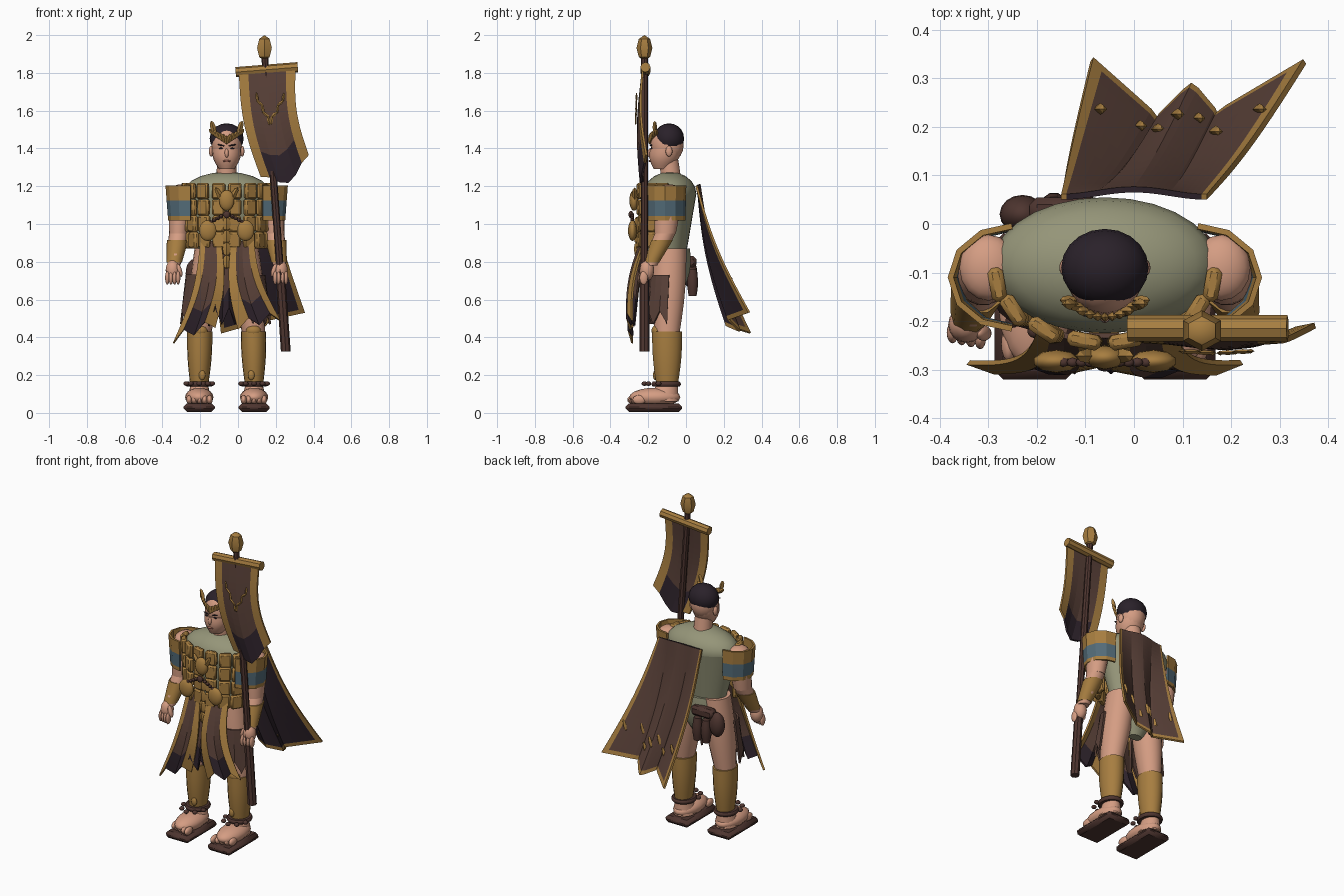
import bpy, bmesh, math
from mathutils import Vector

cube = bpy.data.objects.get("Cube")
if cube:
    bpy.data.objects.remove(cube)

MID = -.06  # the body stands left of the centre line


def material(name, *shade):
    mat = bpy.data.materials.new(name)
    mat.use_nodes = True
    colour = [channel ** 2.2 for channel in shade] + [1]
    mat.diffuse_color = colour
    mat.node_tree.nodes["Principled BSDF"].inputs["Base Color"].default_value = colour
    return mat


skin = material("skin", .83, .61, .51)
gold = material("gold", .65, .49, .26)
brown = material("brown cloth", .35, .26, .23)
dark = material("dark cloth", .2, .16, .19)
green = material("sage shirt", .58, .58, .47)
blue = material("blue band", .33, .42, .47)
leather = material("leather", .31, .22, .2)
hair = material("black hair", .18, .15, .18)
lip = material("lips", .65, .42, .36)


def finish(name, bm, materials, smooth=True):
    if smooth:
        bmesh.ops.recalc_face_normals(bm, faces=bm.faces)
    mesh = bpy.data.meshes.new(name)
    bm.to_mesh(mesh)
    bm.free()
    for mat in materials:
        mesh.materials.append(mat)
    obj = bpy.data.objects.new(name, mesh)
    bpy.context.collection.objects.link(obj)
    if smooth:
        bpy.ops.object.select_all(action='DESELECT')
        obj.select_set(True)
        bpy.context.view_layer.objects.active = obj
        bpy.ops.object.shade_smooth_by_angle(angle=math.radians(40))
    return obj


def limb(name, mat, low, high, low_radius, high_radius, bulge=0, depth=1, sides=18, steps=6):
    """Stack of level ellipses between two points, swelling in the middle."""
    bm = bmesh.new()
    loops = []
    for step in range(steps + 1):
        t = step / steps
        centre = Vector(low).lerp(Vector(high), t)
        radius = low_radius + (high_radius - low_radius) * t + bulge * math.sin(math.pi * t)
        angles = [math.tau * i / sides for i in range(sides)]
        loops.append([bm.verts.new(centre + Vector((radius * math.cos(a), radius * depth * math.sin(a), 0)))
                      for a in angles])
    for below, above in zip(loops, loops[1:]):
        for i in range(sides):
            j = (i + 1) % sides
            bm.faces.new((below[i], below[j], above[j], above[i]))
    bm.faces.new(loops[0])
    bm.faces.new(loops[-1])
    return finish(name, bm, [mat])


def blob(name, mat, location, size, tilt=0, segments=16, rings=10):
    bm = bmesh.new()
    bmesh.ops.create_uvsphere(bm, u_segments=segments, v_segments=rings, radius=1)
    obj = finish(name, bm, [mat])
    obj.location, obj.scale, obj.rotation_euler.y = location, size, tilt


def leaf(name, location, size, tilt=0):
    blob(name, gold, location, size, tilt, segments=4, rings=4)


def box(name, mat, location, size, bevel, turn=0):
    bm = bmesh.new()
    bmesh.ops.create_cube(bm, size=1)
    bmesh.ops.scale(bm, vec=size, verts=bm.verts)
    bmesh.ops.bevel(bm, geom=bm.edges[:], offset=bevel, segments=1, affect='EDGES')
    obj = finish(name, bm, [mat])
    obj.location, obj.rotation_euler.z = location, turn


def row(start, end, fold=(0, 0, 0), folds=2, count=5):
    """Points from start to end, pushed along fold in waves."""
    points = []
    for i in range(count):
        u = i / (count - 1)
        wave = (1 - math.cos(math.tau * folds * u)) / 2
        points.append(Vector(start).lerp(Vector(end), u) + Vector(fold) * wave)
    return points


def arc(centre, rx, ry, start, stop, zigzag=0, count=7):
    """Points on a level arc, every second one raised by zigzag."""
    angles = [math.radians(start + (stop - start) * i / (count - 1)) for i in range(count)]
    return [centre + Vector((rx * math.cos(a), ry * math.sin(a), zigzag * (i % 2))) for i, a in enumerate(angles)]


def cloth(name, materials, tops, bottoms, rule, sag=(0, 0, 0), thickness=.012, lining=0, rows=16):
    """Hanging sheet; rule(column, drop) picks the material of a face."""
    bm = bmesh.new()
    grid = []
    for r in range(rows + 1):
        v = r / rows
        bend = Vector(sag) * math.sin(math.pi * v)
        grid.append([bm.verts.new(top.lerp(bottom, v) + bend) for top, bottom in zip(tops, bottoms)])
    for r in range(rows):
        for c in range(len(tops) - 1):
            face = bm.faces.new((grid[r][c], grid[r + 1][c], grid[r + 1][c + 1], grid[r][c + 1]))
            face.material_index = rule(c, (r + .5) / rows)
    modifier = finish(name, bm, materials, smooth=False).modifiers.new("thickness", 'SOLIDIFY')
    modifier.thickness, modifier.material_offset = thickness, lining


# Torso and briefs
limb("shirt", green, (MID, -.085, .85), (MID, -.085, 1.16), .145, .232, depth=.603, sides=28)
blob("shirt_shoulders", green, (MID, -.085, 1.16), (.232, .14, .116), segments=28)
limb("briefs", green, (MID, -.06, .62), (MID, -.075, .87), .04, .135, bulge=.035, depth=.72)
limb("waist_band", gold, (MID, -.13, .88), (MID, -.13, .91), .13, .13, depth=.75)

# Head
limb("neck", skin, (MID, -.08, 1.24), (MID, -.09, 1.34), .055, .05)
limb("jaw", skin, (MID, -.127, 1.29), (MID, -.105, 1.4), .04, .077, bulge=.012, depth=1.1)
blob("head", skin, (MID, -.1, 1.42), (.08, .088, .1))
blob("hair", hair, (MID, -.09, 1.452), (.09, .08, .081), segments=20)
blob("nose", skin, (MID, -.19, 1.375), (.011, .014, .024))
blob("mouth", lip, (MID, -.19, 1.333), (.02, .008, .006))

# Laurel crown
for i in range(-5, 6):
    rise = abs(i) / 5
    leaf("crown_leaf", (MID + i * .015, -.192 + rise * rise * .035, 1.445 + rise * .04), (.012, .01, .024), i * .16)


def build_side(s):
    """Everything that repeats on both sides; s is the mirror sign."""
    def at(out, y, z):
        return Vector((MID + s * out, y, z))

    # Face
    blob("ear", skin, at(.082, -.09, 1.385), (.012, .018, .028))
    blob("brow", hair, at(.03, -.186, 1.417), (.02, .006, .004), s * -.2)
    blob("eye", hair, at(.03, -.183, 1.4), (.011, .006, .004))
    leaf("crown_horn", at(.072, -.165, 1.512), (.015, .012, .036), s * .3)

    # Leg and greave
    hip, knee, ankle = at(.09, -.085, .87), at(.142, -.1, .43), at(.145, -.1, .15)
    limb("thigh", skin, knee, hip, .062, .08, bulge=.01, depth=1.1)
    limb("greave", gold, ankle, knee, .048, .067, bulge=.006, depth=1.2)
    blob("knee_peak", gold, at(.142, -.155, .435), (.04, .028, .03))
    blob("greave_stud", gold, at(.13, -.163, .2), (.018, .012, .026))

    # Foot and sandal
    limb("ankle", skin, at(.145, -.12, .06), ankle, .066, .046, depth=1.25)
    blob("foot", skin, at(.145, -.165, .083), (.075, .135, .05))
    box("sandal_sole", leather, at(.145, -.17, .028), (.165, .3, .045), .018)
    for i in range(5):
        blob("toe", skin, at(.09 + i * .027, -.275 + i * .007, .07), (.016, .036, .024))
    limb("ankle_strap", leather, at(.145, -.105, .14), at(.145, -.105, .165), .066, .066, bulge=.006, depth=1.1)
    for spot in arc(at(.145, -.13, .155), .07, .09, 190, 350, count=5):
        blob("strap_bead", leather, spot, (.015, .015, .012))

    # Ragged cloth round the thigh
    cloth("thigh_rag", [brown], arc(at(.12, -.09, .73), s * .085, .1, -130, 0),
          arc(at(.135, -.1, .47), s * .1, .11, -130, 0, zigzag=.07), lambda column, drop: 0)

    # Arm and bracer
    shoulder, elbow, wrist = at(.24, -.09, 1.17), at(.255, -.11, .95), at(.28, -.19, .78)
    blob("shoulder", skin, shoulder, (.06, .068, .04))
    limb("upper_arm", skin, elbow, shoulder, .05, .058, bulge=.004, depth=1.15)
    limb("forearm", skin, wrist, elbow, .034, .05, bulge=.004, depth=1.1)
    limb("bracer", gold, wrist.lerp(elbow, .1), wrist.lerp(elbow, .8), .041, .057, depth=1.05, sides=10)

    # Hand
    blob("palm", skin, at(.285, -.207, .755), (.038, .038, .055))
    for i in range(4):
        blob("finger", skin, at(.257 + i * .019, -.236 + i * .004, .715), (.012, .022, .036))
    blob("thumb", skin, at(.25, -.225, .755), (.013, .016, .036), s * .3)

    # Banded shoulder pad open toward the body
    cloth("shoulder_pad", [gold, blue], arc(at(.19, -.11, 1.205), s * .122, .1, 90, -90),
          arc(at(.19, -.11, 1.02), s * .108, .095, 90, -90), lambda column, drop: int(.42 < drop < .87),
          thickness=s * .012)

    # Lamellar plates wrap the chest in four tiers
    for column in range(4):
        turn = math.radians(11 + 23 * column)
        for tier in range(4):
            spread = .225 - tier * .006
            box("armour_plate", gold, at(spread * math.sin(turn), -.1 - .143 * math.cos(turn), 1.175 - tier * .087),
                (.07, .032, .086), .009, s * turn)

    # Medallion on a beaded cord
    blob("medallion", gold, at(.1, -.283, .965), (.048, .024, .055), segments=10)
    for bead in row(at(.012, -.285, 1.05), at(.085, -.285, 1.01), count=5):
        blob("cord_bead", leather, bead, (.012, .01, .01), segments=8)
    leaf("crest_wing", at(.035, -.272, 1.15), (.016, .015, .05), s * .5)


for sign in (-1, 1):
    build_side(sign)

# Central crest and pendants
blob("crest", gold, (MID, -.275, 1.125), (.042, .025, .055), segments=10)
blob("crest_knot", leather, (MID, -.292, 1.05), (.018, .012, .02))
for pendant in row((MID, -.262, 1), (MID, -.262, .8), count=4):
    leaf("pendant", pendant, (.022, .014, .038))


def striped(last):
    """Gold side stripes round a brown field with a dark tip."""
    return lambda column, drop: 1 if column in (0, last) else 2 if drop > .74 else 0


# Ragged front hangings
trio = [brown, gold, dark]
ragged = (0, -.02, .05)
cloth("skirt_right", trio, row((-.2, -.22, .91), (-.09, -.25, .91)),
      row((-.345, -.29, .37), (-.12, -.29, .45), ragged), striped(3), sag=(.03, -.025, 0))
cloth("skirt_centre", [brown, dark], row((-.1, -.235, .9), (-.03, -.235, .9)),
      row((-.16, -.28, .46), (-.01, -.28, .47), (0, -.03, .09)), lambda column, drop: int(drop > .7))
cloth("skirt_left", trio, row((-.035, -.25, .91), (.085, -.22, .91)),
      row((0, -.3, .44), (.225, -.29, .49), ragged), striped(3), sag=(-.03, -.025, 0))

# Cape: dark lining, brown outside, thin gold hem, torn flecks
corners = [(-.09, .335, .42), (.05, .21, .46), (.12, .28, .43), (.17, .22, .49), (.355, .33, .53)]
hem = [point for a, b in zip(corners, corners[1:]) for point in row(a, b, count=8)[:-1]] + [Vector(corners[-1])]
collar = row((-.15, .05, 1.2), (.15, .05, 1.2), (0, .015, .01), folds=1, count=len(hem))
cloth("cape", [dark, brown, gold], collar, hem,
      lambda column, drop: 2 if column in (0, 27) or drop > .97 else 0, sag=(-.01, -.03, 0), lining=1, rows=32)
for i in range(2, 27, 4):
    leaf("cape_fleck", collar[i].lerp(hem[i], .75 + .1 * (i % 3 == 0)), (.012, .012, .035), .25)

# Pouches on the back right hip
box("hip_pouch", leather, (-.14, .025, .8), (.15, .06, .06), .015)
blob("round_bag", leather, (-.23, .02, .74), (.047, .04, .075))
for x in (-.165, -.105):
    limb("scroll_case", leather, (x, .035, .62), (x, .035, .76), .022, .022, bulge=.008, sides=10)

# Standard: pole, finial, crossbar
foot, grip, tip = (.253, -.22, .325), (.223, -.22, .76), (.142, -.22, 1.88)
limb("pole_grip", leather, foot, grip, .026, .025, sides=8, steps=1)
limb("pole", leather, grip, tip, .02, .018, sides=8, steps=1)
blob("finial", gold, (.14, -.22, 1.932), (.045, .042, .068), segments=6, rings=4)
bar = limb("crossbar", gold, (0, 0, -.165), (0, 0, .165), .027, .027, sides=8, steps=1)
bar.location, bar.rotation_euler.y = (.152, -.215, 1.817), math.pi / 2 - .08

# Banner with a laurel sprig
cloth("banner", trio, row((.005, -.235, 1.79), (.305, -.235, 1.815), count=7),
      row((.12, -.215, 1.25), (.375, -.215, 1.365), (.02, -.03, -.09), folds=1, count=7), striped(5),
      sag=(-.028, -.02, 0))
for s in (-1, 1):
    for i, spot in enumerate(row((.17 + s * .008, -.266, 1.55), (.17 + s * .07, -.262, 1.67))):
        leaf("banner_sprig", spot, (.008, .005, .026), s * (.15 + .7 * (i % 2)))
